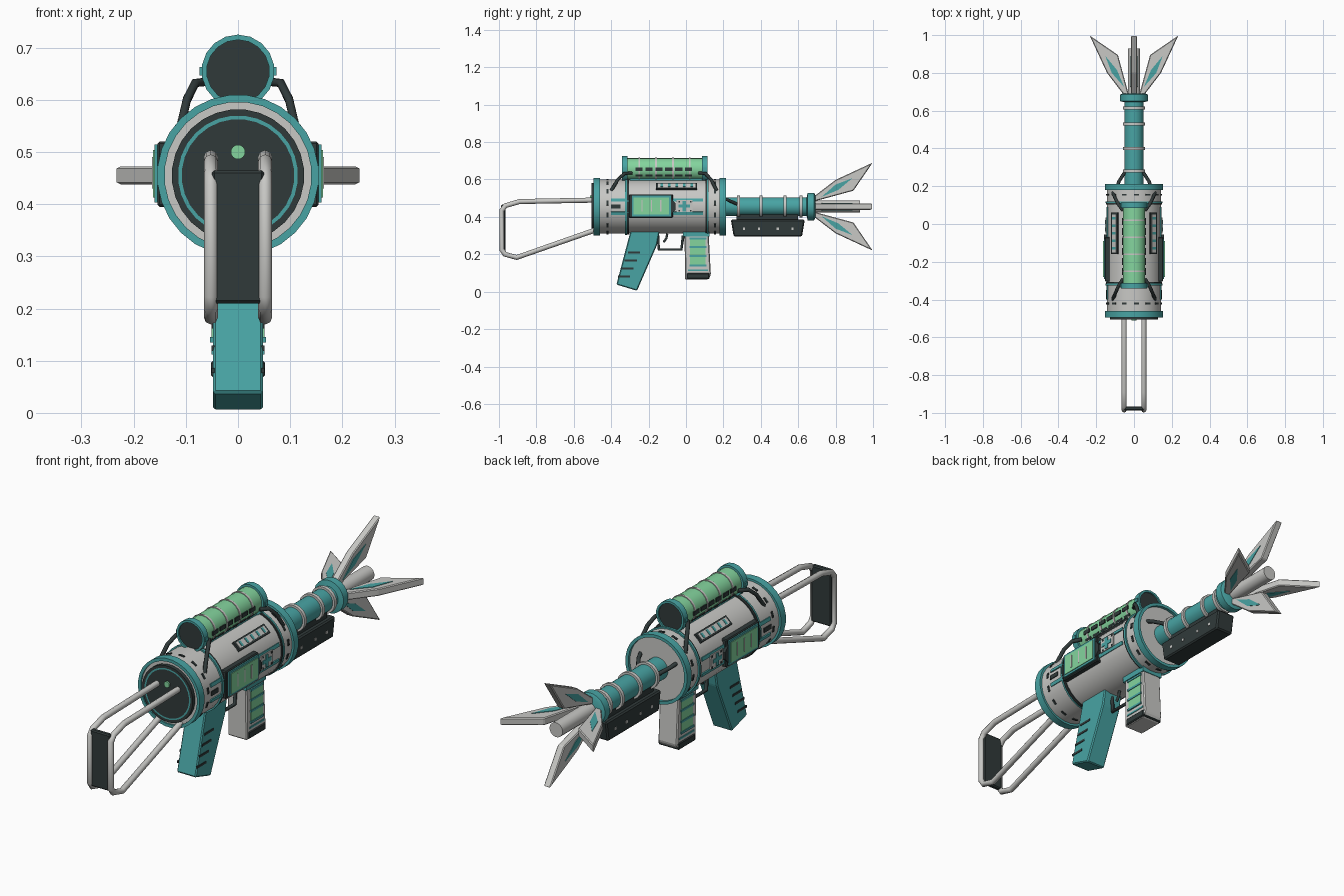
import bpy, bmesh, math
from mathutils import Matrix, Vector

if "Cube" in bpy.data.objects:
    bpy.data.objects.remove(bpy.data.objects["Cube"])

COLOURS = {"light": (0.58, 0.58, 0.56), "teal": (0.065, 0.37, 0.37),
           "dark": (0.03, 0.042, 0.042), "green": (0.23, 0.66, 0.34)}
MATS = {}
for key, c in COLOURS.items():
    MATS[key] = bpy.data.materials.new(key + " finish")
    MATS[key].diffuse_color = (*c, 1)
AX = 0.455   # height of the main axis


def add(name, bm, mats, smooth=False):
    bmesh.ops.recalc_face_normals(bm, faces=bm.faces)
    me = bpy.data.meshes.new(name)
    bm.to_mesh(me)
    bm.free()
    for m in mats:
        me.materials.append(MATS[m])
    ob = bpy.data.objects.new(name, me)
    bpy.context.collection.objects.link(ob)
    if smooth:
        bpy.context.view_layer.objects.active = ob
        ob.select_set(True)
        bpy.ops.object.shade_smooth_by_angle(angle=math.radians(32))
        ob.select_set(False)
    return ob


def lathe(name, z, start, steps, segs=24):
    """Turn a profile around a line along y; steps are (y, radius, colour)."""
    bm = bmesh.new()
    names = list(dict.fromkeys(s[2] for s in steps))

    def ring(y, r):
        if r == 0:
            return [bm.verts.new((0, y, z))] * segs
        return [bm.verts.new((r * math.cos(a), y, z + r * math.sin(a)))
                for a in (math.tau * (i + .5) / segs for i in range(segs))]
    prev = ring(*start)
    for y, r, col in steps:
        cur = ring(y, r)
        for i in range(segs):
            j = (i + 1) % segs
            vs = list(dict.fromkeys((prev[i], prev[j], cur[j], cur[i])))
            bm.faces.new(vs).material_index = names.index(col)
        prev = cur
    return add(name, bm, names, True)


def prism(name, pts, x0, x1, mat, bevel=0, spin=None):
    """Extrude a (y, z) outline from x0 to x1; spin turns it about the main axis."""
    bm = bmesh.new()
    a = [bm.verts.new((x0, y, z)) for y, z in pts]
    b = [bm.verts.new((x1, y, z)) for y, z in pts]
    bm.faces.new(a)
    bm.faces.new(b[::-1])
    for i in range(len(pts)):
        j = (i + 1) % len(pts)
        bm.faces.new((a[i], a[j], b[j], b[i]))
    if bevel:
        bmesh.ops.bevel(bm, geom=bm.edges[:], offset=bevel, segments=1, affect='EDGES')
    if spin is not None:
        bm.transform(Matrix.Translation((0, 0, AX)) @ Matrix.Rotation(spin, 4, 'Y'))
    return add(name, bm, [mat])


def box(name, x0, x1, y0, y1, z0, z1, mat, bevel=0):
    return prism(name, [(y0, z0), (y1, z0), (y1, z1), (y0, z1)], min(x0, x1), max(x0, x1), mat, bevel)


def plate(name, deg, y0, y1, w, r0, r1, mat, z=AX):
    """Small plate on a round surface, at an angle measured up from +x."""
    bm = bmesh.new()
    bmesh.ops.create_cube(bm, size=1)
    bm.transform(Matrix.Translation((0, 0, z)) @ Matrix.Rotation(-math.radians(deg), 4, 'Y')
                 @ Matrix.Translation(((r0 + r1) / 2, (y0 + y1) / 2, 0))
                 @ Matrix.Diagonal((r1 - r0, y1 - y0, w, 1)))
    return add(name, bm, [mat])


def tube(name, pts, r, mat, res=2):
    cu = bpy.data.curves.new(name, 'CURVE')
    cu.dimensions = '3D'
    cu.bevel_depth, cu.bevel_resolution, cu.use_fill_caps = r, res, True
    sp = cu.splines.new('POLY')
    sp.points.add(len(pts) - 1)
    for p, c in zip(sp.points, pts):
        p.co = (*c, 1)
    cu.materials.append(MATS[mat])
    ob = bpy.data.objects.new(name, cu)
    bpy.context.collection.objects.link(ob)
    bpy.context.view_layer.objects.active = ob
    ob.select_set(True)
    bpy.ops.object.convert(target='MESH')
    bpy.context.object.select_set(False)


# main body with end rings, bands and rear cap
R = 0.145
lathe("body", AX, (-.505, 0), [
    (-.505, .108, "dark"), (-.505, .115, "teal"), (-.505, .127, "dark"), (-.488, .127, "dark"),
    (-.488, .141, "light"), (-.495, .141, "teal"), (-.495, .155, "teal"), (-.46, .155, "teal"),
    (-.46, R, "teal"), (-.325, R, "light"), (-.325, .152, "teal"), (-.316, .152, "teal"),
    (-.316, .15, "dark"), (-.306, .15, "dark"), (-.306, R, "dark"), (.103, R, "light"),
    (.103, .15, "dark"), (.111, .15, "dark"), (.111, .152, "teal"), (.12, .152, "teal"),
    (.12, R, "teal"), (.18, R, "light"), (.18, .155, "teal"), (.213, .155, "teal"),
    (.213, .141, "teal"), (.2, .141, "teal"), (.2, 0, "light")], 28)
lathe("rear_lamp", .5, (-.512, 0), [(-.512, .014, "green"), (-.5, .014, "green"), (-.5, 0, "green")], 12)

# dashes around both ends of the body
for y in (-.42, .155):
    for i in range(14):
        plate("body_dash", i * 360 / 14 + 8, y - .005, y + .005, .026, .14, .148, "dark")

# barrel, barrel rings, collar and muzzle tube
steps = []
for y in (.28, .40, .53, .615):
    steps += [(y - .008, .05, "teal"), (y - .008, .06, "light"), (y + .008, .06, "light"), (y + .008, .05, "light")]
steps += [(.645, .05, "teal"), (.65, .074, "teal"), (.685, .074, "teal"), (.692, .06, "teal"), (.692, 0, "teal")]
lathe("barrel", AX, (.19, .05), steps, 20)
lathe("muzzle_tube", AX, (.68, .033), [(.93, .033, "light"), (.93, 0, "light")], 16)

# four flared petals with inlays
PETAL = [(.685, .028), (.685, .055), (.80, .143), (.998, .235), (.895, .085)]
INLAY = [(.725, .052), (.80, .118), (.89, .152), (.815, .09)]
for k in range(4):
    prism("petal", PETAL, -.017, .017, "light", .004, k * math.pi / 2)
    prism("petal_inlay", INLAY, -.0195, .0195, "teal", 0, k * math.pi / 2)

# scope canister
g = [(-.335, .06, "dark"), (-.342, .06, "teal"), (-.342, .07, "teal"), (-.312, .07, "teal"), (-.312, .06, "teal")]
for y in (-.25, -.16, -.07, .02):
    g += [(y - .005, .06, "green"), (y - .005, .063, "light"), (y + .005, .063, "light"), (y + .005, .06, "light")]
g += [(.085, .06, "green"), (.085, .07, "teal"), (.115, .07, "teal"), (.115, .06, "teal"),
      (.108, .06, "teal"), (.108, 0, "dark")]
lathe("scope", .655, (-.335, 0), g, 18)
box("scope_mount", -.032, .032, -.3, .09, .58, .61, "teal")

# foregrip block under the barrel
prism("foregrip", [(.24, .385), (.635, .385), (.62, .295), (.255, .295)], -.045, .045, "dark", .006)
box("foregrip_neck", -.025, .025, .27, .6, .38, .42, "dark")

# pistol grip
prism("grip", [(-.295, .33), (-.14, .33), (-.155, .25), (-.262, .005), (-.372, .038)], -.048, .048, "teal", .005)

# magazine
prism("magazine", [(-.008, .33), (.12, .33), (.133, .09), (.118, .065), (-.005, .065)], -.048, .048, "light", .005)
box("magazine_base", -.052, .052, .005, .125, .068, .1, "dark", .004)
box("magazine_collar", -.052, .052, -.015, .125, .295, .32, "teal")

# trigger and guard
tube("trigger_guard", [(0, -.15, .3), (0, -.145, .225), (0, -.025, .225), (0, -.015, .3)], .009, "dark", 1)
tube("trigger", [(0, -.1, .31), (0, -.105, .285), (0, -.12, .265)], .007, "dark", 1)

# shoulder plate of the stock
box("shoulder_plate", -.05, .05, -.988, -.965, .21, .465, "dark", .005)

for s in (-1, 1):
    def side(deg):
        return deg if s > 0 else 180 - deg

    # stock rail
    tube("stock_rail", [(s * .052, y, z) for y, z in (
        (-.48, .49), (-.89, .482), (-.965, .46), (-.985, .435), (-.985, .225),
        (-.968, .2), (-.905, .183), (-.47, .335))], .0135, "light")

    # grip slots
    for i in range(4):
        y, z = -.31 - .018 * i, .21 - .043 * i
        box("grip_slot", s * .045, s * .0505, y, y + .065, z - .005, z + .005, "dark")

    # magazine window with bars
    box("magazine_window", s * .045, s * .051, .022, .105, .145, .285, "green")
    for z in (.14, .19, .24, .285):
        box("magazine_bar", s * .045, s * .054, .018, .109, z - .005, z + .005, "teal")
    box("magazine_stripe", s * .045, s * .051, .012, .118, .112, .12, "teal")

    # foregrip studs
    for y in (.31, .39, .49, .57):
        box("foregrip_stud", s * .04, s * .047, y - .006, y + .006, .33, .342, "light")

    # side stripes
    for a in (-14, 14):
        plate("side_stripe", side(a), -.4, .09, .016, .135, .149, "teal")
    plate("rear_slot", side(0), -.4, -.35, .02, .135, .148, "dark")

    # side window
    box("window_frame", s * .12, s * .154, -.305, -.07, .395, .52, "dark", .004)
    box("window_rim", s * .15, s * .16, -.29, -.08, .403, .514, "teal")
    box("window", s * .155, s * .163, -.28, -.09, .413, .504, "green")
    for y in (-.235, -.185, -.135):
        box("window_bar", s * .156, s * .165, y - .003, y + .003, .43, .49, "light")
    prism("window_clip", [(-.08, .415), (-.08, .5), (-.055, .47), (-.055, .44)],
          min(s * .13, s * .158), max(s * .13, s * .158), "dark")

    # cross badge
    box("badge", s * .125, s * .15, -.05, .035, .425, .49, "light")
    box("badge_cross", s * .145, s * .153, -.04, .022, .449, .466, "teal")
    box("badge_cross", s * .145, s * .1535, -.018, 0, .43, .485, "teal")
    for y in (-.036, .026):
        for z in (.432, .482):
            box("badge_dot", s * .145, s * .152, y - .004, y + .004, z - .004, z + .004, "dark")

    # upper vent
    plate("vent_frame", side(47), -.16, .06, .045, .13, .153, "dark")
    plate("vent_panel", side(47), -.15, .05, .03, .14, .155, "light")
    for i in range(5):
        y = -.135 + i * .04
        plate("vent_slot", side(47), y, y + .012, .024, .15, .157, "teal")

    # scope side dashes and lugs
    for i in range(6):
        y = -.27 + i * .053
        plate("scope_dash", side(0), y, y + .038, .018, .055, .064, "dark", .655)
        plate("scope_line", side(-32), y, y + .038, .01, .055, .0635, "dark", .655)
    for y in (-.327, .1):
        plate("scope_lug", side(0), y - .01, y + .01, .016, .06, .074, "teal", .655)

    # hoses from scope to body and from body to barrel
    for y0, y1 in ((-.29, -.4), (.07, .165)):
        m = y0 + (y1 - y0) * .35
        tube("scope_hose", [(s * .058, y0, .635), (s * .082, m, .632),
                            (s * .098, (m + y1) / 2, .6), (s * .112, y1, .54)], .009, "dark", 1)
    tube("barrel_hose", [(s * .09, .195, .5), (s * .08, .225, .49), (s * .045, .28, .465)], .009, "dark", 1)

for m in bpy.data.materials:
    if m.users and not m.is_grease_pencil:
        m.use_nodes = True
        m.node_tree.nodes["Principled BSDF"].inputs["Base Color"].default_value = m.diffuse_color
